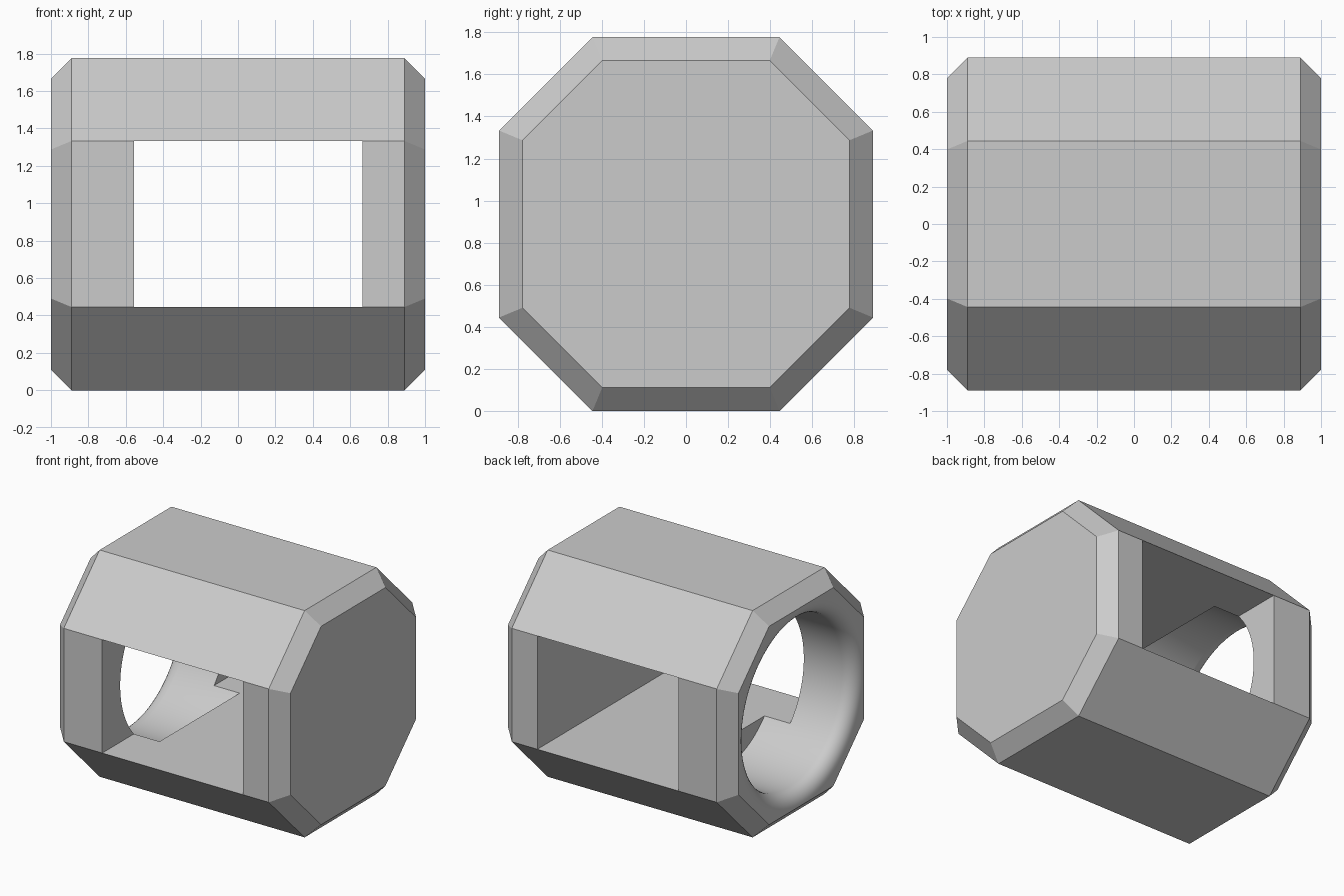
import bpy
import bmesh
import math

if "Cube" in bpy.data.objects:
    bpy.data.objects.remove(bpy.data.objects["Cube"], do_unlink=True)

U = 1 / 9               # design unit: the housing is 18 units long, 16 wide
CENTRE = 8 * U          # height of the bore axis


def make_material(name, rgb):
    mat = bpy.data.materials.new(name)
    mat.use_nodes = True
    mat.diffuse_color = (*rgb, 1)
    mat.node_tree.nodes["Principled BSDF"].inputs["Base Color"].default_value = (*rgb, 1)
    return mat


def loft(name, rings, smooth, mat):
    """Skin a list of closed rings of points and cap both ends flat."""
    bm = bmesh.new()
    loops = [[bm.verts.new(p) for p in ring] for ring in rings]
    n = len(loops[0])
    for a, b in zip(loops, loops[1:]):
        for i in range(n):
            j = (i + 1) % n
            bm.faces.new((a[i], a[j], b[j], b[i])).smooth = smooth
    bm.faces.new(loops[0])
    bm.faces.new(loops[-1])
    bmesh.ops.recalc_face_normals(bm, faces=bm.faces)
    mesh = bpy.data.meshes.new(name)
    bm.to_mesh(mesh)
    bm.free()
    mesh.materials.append(mat)
    obj = bpy.data.objects.new(name, mesh)
    bpy.context.collection.objects.link(obj)
    return obj


def octagon(x, wide, narrow):
    """Octagon around the bore axis with flats at +-wide."""
    corners = [(narrow, wide), (wide, narrow), (wide, -narrow), (narrow, -wide)]
    corners += [(-y, -z) for y, z in corners]
    return [(x * U, y * U, CENTRE + z * U) for y, z in corners]


def circle(x, radius, count=96):
    angles = [2 * math.pi * (i + 0.5) / count for i in range(count)]
    return [(x * U, radius * U * math.cos(a), CENTRE + radius * U * math.sin(a))
            for a in angles]


def rectangle(x, half_y, half_z):
    return [(x * U, sy * half_y * U, CENTRE + sz * half_z * U)
            for sy, sz in ((1, 1), (1, -1), (-1, -1), (-1, 1))]


def cut(target, cutter):
    mod = target.modifiers.new("cut", "BOOLEAN")
    mod.operation = "DIFFERENCE"
    mod.solver = "EXACT"
    mod.object = cutter
    bpy.context.view_layer.objects.active = target
    bpy.ops.object.modifier_apply(modifier=mod.name)
    bpy.data.objects.remove(cutter, do_unlink=True)


grey = make_material("light grey", (0.6, 0.6, 0.6))

# Octagonal housing with evenly bevelled ends
inset = 5 - math.sqrt(2)
housing = loft("housing", [octagon(-9, 7, inset), octagon(-8, 8, 4),
                           octagon(8, 8, 4), octagon(9, 7, inset)], False, grey)

# Rectangular window running through from front to back
cut(housing, loft("window_cutter", [rectangle(-5, 10, 4), rectangle(6, 10, 4)], False, grey))

# Round blind bore from the right end, with a rounded mouth
profile = [(-10, 7)]
for i in range(9):
    a = math.pi / 2 * (1 - i / 8)
    profile.append((-8 - math.sin(a), 7 - math.cos(a)))
profile.append((-3, 6))
cut(housing, loft("bore_cutter", [circle(x, r) for x, r in profile], True, grey))
